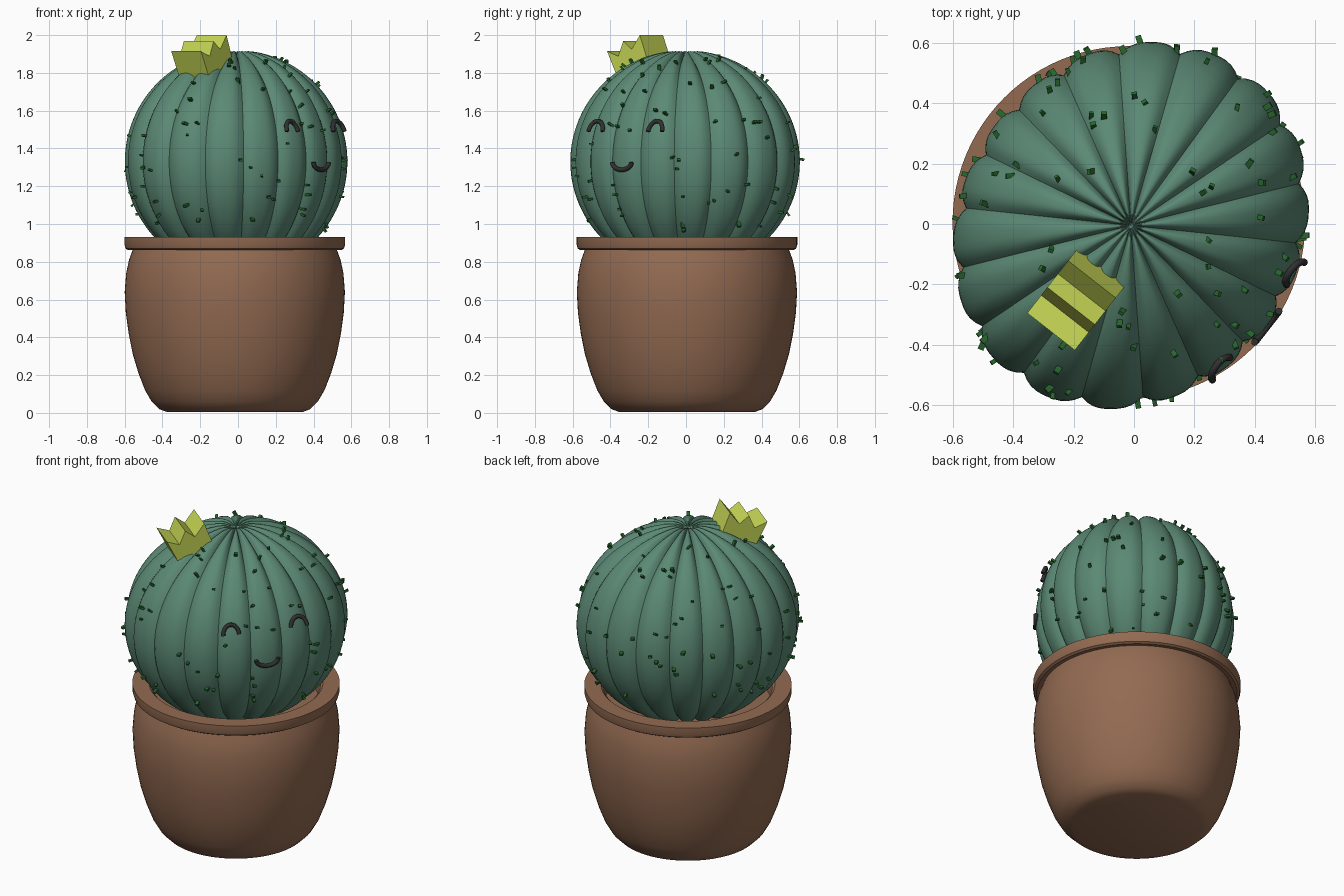
import bpy, bmesh, math, random
from mathutils import Vector, Matrix

if "Cube" in bpy.data.objects:
    bpy.data.objects.remove(bpy.data.objects["Cube"])

random.seed(4)
TURN = math.radians(52)                      # the plant is turned in its pot
U = Vector((math.cos(TURN), math.sin(TURN), 0))    # plant's sideways axis
N = Vector((math.sin(TURN), -math.cos(TURN), 0))   # direction the face looks
Z = Vector((0, 0, 1))
C = Vector((-0.01, -0.005, 1.33))            # plant centre
A, B, H = 0.635, 0.56, 0.59                  # plant half sizes


def material(name, rgb):
    m = bpy.data.materials.new(name)
    m.diffuse_color = (*rgb, 1)
    m.use_nodes = True
    m.node_tree.nodes["Principled BSDF"].inputs["Base Color"].default_value = m.diffuse_color
    return m


green = material("cactus green", (0.105, 0.25, 0.175))
brown = material("terracotta brown", (0.29, 0.145, 0.083))
yellow = material("crown yellow", (0.56, 0.67, 0.09))
dark = material("face charcoal", (0.03, 0.03, 0.03))
spine_green = material("spine dark green", (0.02, 0.13, 0.025))


def add_mesh(name, bm, mat, angle=None):
    bmesh.ops.recalc_face_normals(bm, faces=bm.faces)
    me = bpy.data.meshes.new(name)
    bm.to_mesh(me)
    bm.free()
    me.materials.append(mat)
    ob = bpy.data.objects.new(name, me)
    bpy.context.collection.objects.link(ob)
    if angle:
        bpy.ops.object.select_all(action='DESELECT')
        ob.select_set(True)
        bpy.context.view_layer.objects.active = ob
        bpy.ops.object.shade_smooth_by_angle(angle=math.radians(angle))
    return ob


def lathe(name, profile, mat, centre, steps=96):
    bm = bmesh.new()
    vs = [bm.verts.new((r, 0, z)) for r, z in profile]
    es = [bm.edges.new(p) for p in zip(vs, vs[1:])]
    bmesh.ops.spin(bm, geom=vs + es, axis=(0, 0, 1), cent=(0, 0, 0),
                   angle=math.tau, steps=steps)
    bmesh.ops.remove_doubles(bm, verts=bm.verts, dist=1e-4)
    bmesh.ops.translate(bm, verts=bm.verts, vec=centre)
    return add_mesh(name, bm, mat, 35)


def plant_point(theta, phi):
    """Point on the ribbed body: theta around, phi up from the equator."""
    t = theta - TURN
    r = A * B / math.hypot(B * math.cos(t), A * math.sin(t))
    groove = (1 - abs(math.cos(9 * (theta - math.radians(4))))) ** 1.6
    f = 1 - 0.05 * groove
    dip = 0.035 * math.exp(-(math.cos(phi) / 0.07) ** 2)   # hollow at the poles
    f = f + (0.995 - f) * math.exp(-(math.cos(phi) / 0.03) ** 2) - dip
    return C + Vector((r * f * math.cos(phi) * math.cos(theta),
                       r * f * math.cos(phi) * math.sin(theta),
                       H * f * math.sin(phi)))


# Pot: rounded wall, thick rim, inner wall and soil floor
lathe("pot", [(0, 0.005), (0.36, 0.005), (0.40, 0.02), (0.44, 0.06), (0.475, 0.12),
              (0.51, 0.21), (0.54, 0.31), (0.562, 0.42), (0.577, 0.53), (0.583, 0.64),
              (0.575, 0.74), (0.56, 0.81), (0.54, 0.865), (0.565, 0.862), (0.578, 0.87),
              (0.584, 0.89), (0.584, 0.93), (0.49, 0.93), (0.475, 0.915),
              (0.47, 0.82), (0, 0.82)], brown, (-0.017, 0.005, 0))

# Cactus body: 18 ribs on an oval ball
SEG, RINGS = 180, 56
bm = bmesh.new()
rows = [[bm.verts.new(plant_point(math.tau * i / SEG, -math.pi / 2 + math.pi * j / RINGS))
         for i in range(SEG)] for j in range(1, RINGS)]
for lo, hi in zip(rows, rows[1:]):
    for i in range(SEG):
        k = (i + 1) % SEG
        bm.faces.new((lo[i], lo[k], hi[k], hi[i]))
for row, phi in ((rows[0], -math.pi / 2), (rows[-1], math.pi / 2)):
    pole = bm.verts.new(plant_point(0, phi))
    for i in range(SEG):
        bm.faces.new((row[i], row[(i + 1) % SEG], pole))
add_mesh("cactus_body", bm, green, 60)

# Spines: short blocks scattered over the body
bm = bmesh.new()
for _ in range(125):
    theta = random.uniform(0, math.tau)
    phi = math.asin(random.uniform(-0.62, 0.95))
    p = plant_point(theta, phi)
    out = (p - C).normalized()
    out = (out + Vector([random.uniform(-0.4, 0.4) for _ in range(3)])).normalized()
    turn = out.to_track_quat('Z', 'Y').to_matrix().to_4x4()
    size = random.uniform(0.8, 1.2)
    bmesh.ops.create_cube(bm, size=1, matrix=Matrix.Translation(p + out * 0.006) @ turn
                          @ Matrix.Diagonal((0.017 * size, 0.011 * size, 0.032 * size, 1)))
add_mesh("spines", bm, spine_green)

# Crown: three-pointed outline extruded along the face direction
outline = [(-0.365, 1.75), (-0.39, 1.795), (-0.45, 1.915), (-0.375, 1.888),
           (-0.342, 1.968), (-0.285, 1.925), (-0.23, 2.0), (-0.185, 1.885), (-0.165, 1.83)]
bm = bmesh.new()
face = bm.faces.new([bm.verts.new(U * u + Z * z - N * 0.097) for u, z in outline])
ext = bmesh.ops.extrude_face_region(bm, geom=[face])
bmesh.ops.translate(bm, vec=N * 0.2,
                    verts=[v for v in ext["geom"] if isinstance(v, bmesh.types.BMVert)])
add_mesh("crown", bm, yellow)


# Face: arched eyes and a smile made of round tubes
def arc_tube(name, u, n, z, half, rise, lean, radius):
    cu = bpy.data.curves.new(name, 'CURVE')
    cu.dimensions = '3D'
    cu.bevel_depth, cu.bevel_resolution, cu.use_fill_caps = radius, 3, True
    sp = cu.splines.new('POLY')
    sp.points.add(16)
    for i, pt in enumerate(sp.points):
        a = math.pi * i / 16
        dz = rise * math.sin(a)
        p = U * (u - half * math.cos(a)) + N * (n - lean * dz) + Z * (z + dz)
        pt.co = (*p, 1)
    ob = bpy.data.objects.new(name, cu)
    bpy.context.collection.objects.link(ob)
    cu.materials.append(dark)
    bpy.ops.object.select_all(action='DESELECT')
    ob.select_set(True)
    bpy.context.view_layer.objects.active = ob
    bpy.ops.object.convert(target='MESH')
    bpy.ops.object.shade_smooth_by_angle(angle=math.radians(50))


for side, label in ((-1, "left"), (1, "right")):
    arc_tube(label + "_eye", side * 0.2, 0.523, 1.49, 0.047, 0.055, 0.35, 0.012)
arc_tube("mouth", 0.003, 0.556, 1.327, 0.065, -0.04, 0.0, 0.012)
